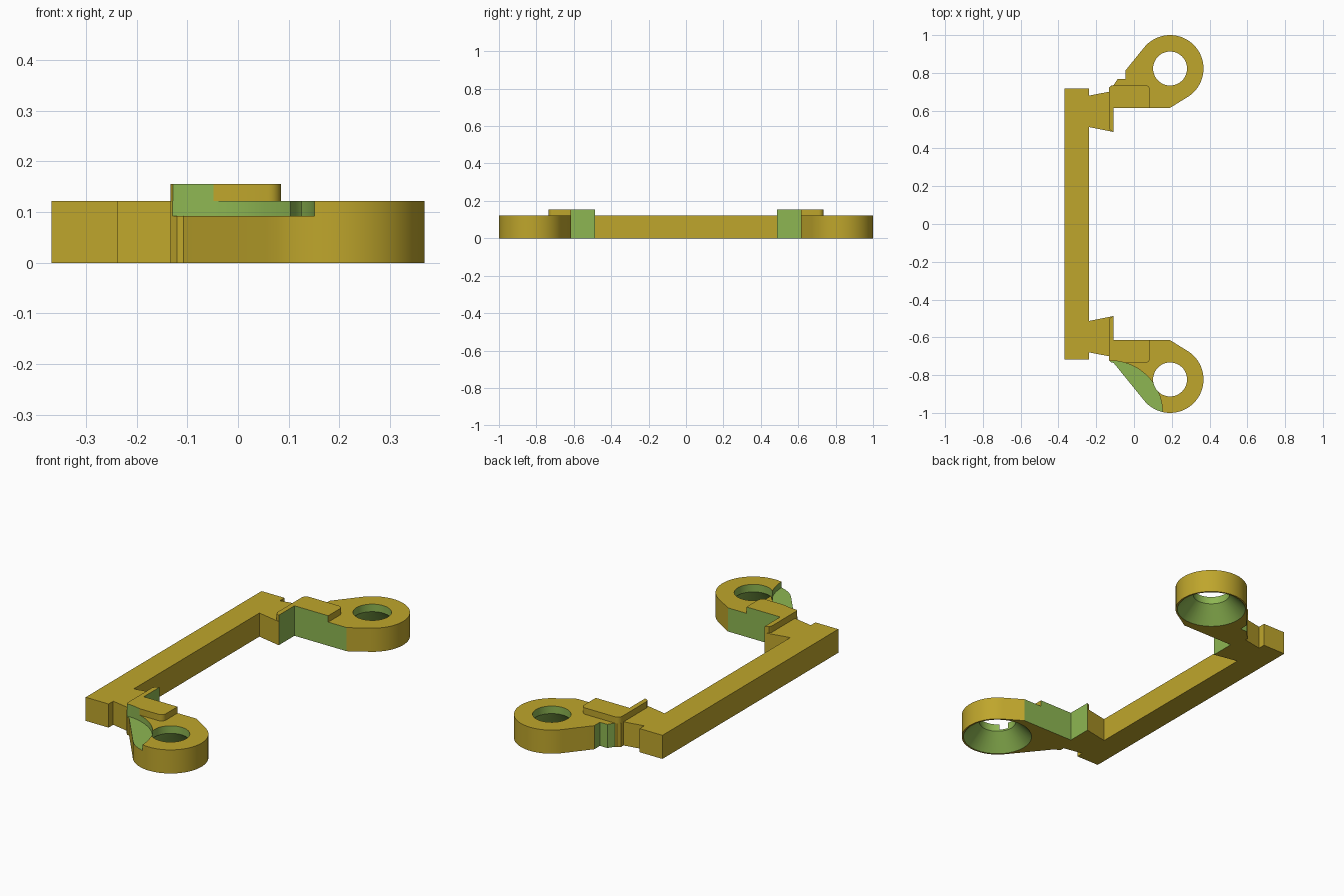
import bpy, bmesh, math

if "Cube" in bpy.data.objects:
    bpy.data.objects.remove(bpy.data.objects["Cube"])

H, TOP = 0.122, 0.155            # frame height, raised pad height
CX, CY, R = 0.191, 0.823, 0.177  # lug ring centre and radius


def material(name, rgb):
    m = bpy.data.materials.new(name)
    m.diffuse_color = (*rgb, 1)
    m.use_nodes = True
    m.node_tree.nodes["Principled BSDF"].inputs["Base Color"].default_value = m.diffuse_color
    return m


MATS = [material("mustard", (0.52, 0.38, 0.025)), material("green", (0.27, 0.47, 0.085))]


def make_object(name, bm):
    bmesh.ops.recalc_face_normals(bm, faces=bm.faces[:])
    me = bpy.data.meshes.new(name)
    bm.to_mesh(me)
    bm.free()
    for m in MATS:
        me.materials.append(m)
    ob = bpy.data.objects.new(name, me)
    bpy.context.collection.objects.link(ob)
    return ob


def prism(name, pts, z0, z1, all_green=False):
    bm = bmesh.new()
    low = bm.faces.new([bm.verts.new((x, y, z0)) for x, y in pts])
    ext = bmesh.ops.extrude_face_region(bm, geom=[low])
    for v in ext["geom"]:
        if isinstance(v, bmesh.types.BMVert):
            v.co.z = z1
    bm.normal_update()
    # cut-like walls are green: inner sides and the small step
    for f in bm.faces:
        c = f.calc_center_median()
        inner = abs(c.y) < 0.63 or 0.74 < abs(c.y) < 0.825
        wall = abs(f.normal.z) < 0.1 and -0.11 < c.x < 0.08 and inner
        f.material_index = int(all_green or wall)
    return make_object(name, bm)


def arc(cx, cy, r, a0, a1, n):
    return [(cx + r * math.cos(math.radians(a0 + (a1 - a0) * i / n)),
             cy + r * math.sin(math.radians(a0 + (a1 - a0) * i / n))) for i in range(n + 1)]


def tangent_angle(px, py, side):
    dx, dy = px - CX, py - CY
    return math.degrees(math.atan2(dy, dx) + side * math.acos(R / math.hypot(dx, dy)))


def arm(step):
    # outline of one arm from the inner neck round the ring to the outer neck
    a0 = tangent_angle(0.191, 0.615, 1)
    a1 = tangent_angle(-0.108, 0.735, -1) % 360
    pts = [(-0.237, 0.513), (-0.108, 0.487), (-0.108, 0.615), (0.191, 0.615)]
    pts += arc(CX, CY, R, a0, a1, 48)
    if step:
        pts += [(-0.045, 0.813), (-0.045, 0.767), (-0.087, 0.767)]
    pts += [(-0.108, 0.735), (-0.12, 0.733), (-0.133, 0.72), (-0.133, 0.7), (-0.237, 0.68)]
    return pts


def mirror(pts):
    return [(x, -y) for x, y in reversed(pts)]


# frame: bar with two arms
BAR = [(-0.237, 0.718), (-0.368, 0.718)]
frame = prism("frame", arm(True) + BAR + mirror(arm(False) + BAR), 0, H)

# raised L-shaped pads on the arms
pad = [(-0.108, 0.487), (-0.108, 0.615), (0.085, 0.615)]
pad += arc(0.06, 0.71, 0.025, 0, 90, 6) + arc(-0.108, 0.71, 0.025, 90, 180, 6)
pad += [(-0.133, 0.51), (-0.127, 0.497)]
rear_pad = prism("rear_pad", pad, H, TOP)
front_pad = prism("front_pad", mirror(pad), H, TOP)


def flared_hole(name, y):
    bm = bmesh.new()
    rings = []
    for r, z in [(0.178, -0.01), (0.09, 0.083), (0.09, 0.2)]:
        rings.append([bm.verts.new((a, b, z)) for a, b in arc(CX, y, r, 0, 360, 48)[:-1]])
    for lo, hi in zip(rings, rings[1:]):
        for i in range(48):
            j = (i + 1) % 48
            bm.faces.new((lo[i], lo[j], hi[j], hi[i]))
    bm.faces.new(rings[0])
    bm.faces.new(rings[-1])
    for f in bm.faces:
        f.material_index = 1
    return make_object(name, bm)


def cut(ob, cutter):
    cutter.hide_render = True
    mod = ob.modifiers.new("cut", 'BOOLEAN')
    mod.operation = 'DIFFERENCE'
    mod.solver = 'EXACT'
    mod.object = cutter
    bpy.context.view_layer.objects.active = ob
    bpy.ops.object.modifier_apply(modifier=mod.name)


# flared screw holes and the round clearance ledge on the front arm
cutters = [flared_hole("rear_hole_cutter", CY), flared_hole("front_hole_cutter", -CY),
           prism("ledge_cutter", arc(-0.125, -1.0, 0.276, 0, 360, 96)[:-1], 0.092, 0.3, True)]
for c in cutters:
    cut(frame, c)
cut(front_pad, cutters[2])
for c in cutters:
    bpy.data.objects.remove(c)

# smooth the round walls, keep the edges crisp
for ob in (frame, rear_pad, front_pad):
    bpy.ops.object.select_all(action='DESELECT')
    ob.select_set(True)
    bpy.context.view_layer.objects.active = ob
    bpy.ops.object.shade_smooth_by_angle(angle=math.radians(25))
